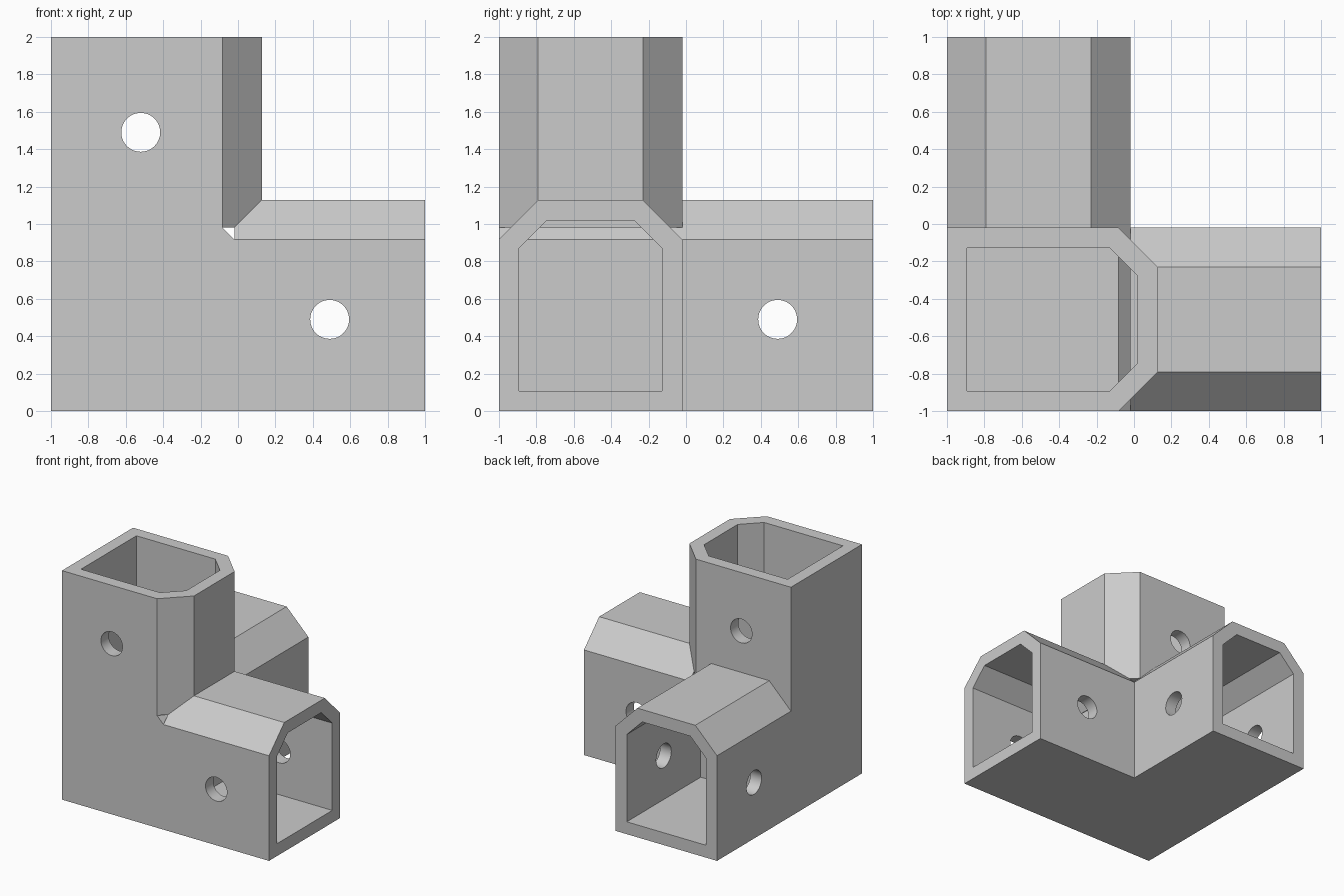
import bpy
import bmesh
import math
from mathutils import Vector

if "Cube" in bpy.data.objects:
    bpy.data.objects.remove(bpy.data.objects["Cube"], do_unlink=True)

# Single plain material
grey = bpy.data.materials.new("light grey")
grey.use_nodes = True
colour = (0.6, 0.6, 0.6, 1.0)
grey.diffuse_color = colour
grey.node_tree.nodes["Principled BSDF"].inputs["Base Color"].default_value = colour

START, END = -0.02, 1.0      # where each arm leaves the corner block and ends
WALL = 0.108


def tube_profile(low, high, base, top, chamfer):
    """Square outline with two chamfered corners on its top side."""
    return [(low, base), (high, base), (high, top - chamfer),
            (high - chamfer, top), (low + chamfer, top), (low, top - chamfer)]


def prism(name, profile, t0, t1, place):
    """Extrude a profile from t0 to t1; place maps (u, v, t) to a position."""
    bm = bmesh.new()
    ends = [[bm.verts.new(place(u, v, t)) for u, v in profile] for t in (t0, t1)]
    for ring in ends:
        bm.faces.new(ring)
    n = len(profile)
    for i in range(n):
        j = (i + 1) % n
        bm.faces.new((ends[0][i], ends[0][j], ends[1][j], ends[1][i]))
    bmesh.ops.recalc_face_normals(bm, faces=bm.faces)
    mesh = bpy.data.meshes.new(name)
    bm.to_mesh(mesh)
    bm.free()
    mesh.materials.append(grey)
    obj = bpy.data.objects.new(name, mesh)
    bpy.context.collection.objects.link(obj)
    return obj


def drill(name, centre, axis):
    """Round cutter through one arm."""
    bpy.ops.mesh.primitive_cylinder_add(vertices=48, radius=0.104, depth=1.3,
                                        location=centre)
    obj = bpy.context.object
    obj.name = name
    obj.rotation_euler = Vector(axis).to_track_quat("Z", "Y").to_euler()
    obj.data.materials.append(grey)
    return obj


def combine(target, tool, operation):
    """Apply a boolean and remove its tool."""
    mod = target.modifiers.new(operation, "BOOLEAN")
    mod.operation = operation
    mod.solver = "EXACT"
    mod.object = tool
    bpy.ops.object.select_all(action="DESELECT")
    bpy.context.view_layer.objects.active = target
    target.select_set(True)
    bpy.ops.object.modifier_apply(modifier=mod.name)
    bpy.data.objects.remove(tool, do_unlink=True)


# Directions of the three arms
arms = {
    "side_arm": lambda u, v, t: (t, u, v),
    "back_arm": lambda u, v, t: (u, t, v),
    "upright_arm": lambda u, v, t: (v - 1, u, t + 1),
}

# Solid corner block with one bevelled edge
block = [(-1, 0), (START, 0), (START, 0.918), (-0.082, 0.98), (-1, 0.98)]
connector = prism("corner_connector", block, -1, START, lambda u, v, t: (u, t, v))

# Outer arm shells
outer = tube_profile(-1, START, 0, 1.128, 0.21)
for name, place in arms.items():
    combine(connector, prism(name, outer, START, END, place), "UNION")

# Hollow sockets
inner = tube_profile(-1 + WALL, START - WALL, WALL, 1.128 - WALL, 0.15)
for name, place in arms.items():
    combine(connector, prism(name + "_socket", inner, START, END + 0.1, place),
            "DIFFERENCE")

# Screw holes straight through both walls of each arm
for name, centre, axis in (
        ("side_hole", (0.49, -0.51, 0.49), (0, 1, 0)),
        ("back_hole", (-0.51, 0.49, 0.49), (1, 0, 0)),
        ("upright_hole", (-0.52, -0.51, 1.49), (0, 1, 0))):
    combine(connector, drill(name, centre, axis), "DIFFERENCE")

# Flat walls, smooth round holes
bpy.ops.object.select_all(action="DESELECT")
bpy.context.view_layer.objects.active = connector
connector.select_set(True)
bpy.ops.object.shade_smooth_by_angle(angle=math.radians(30))
